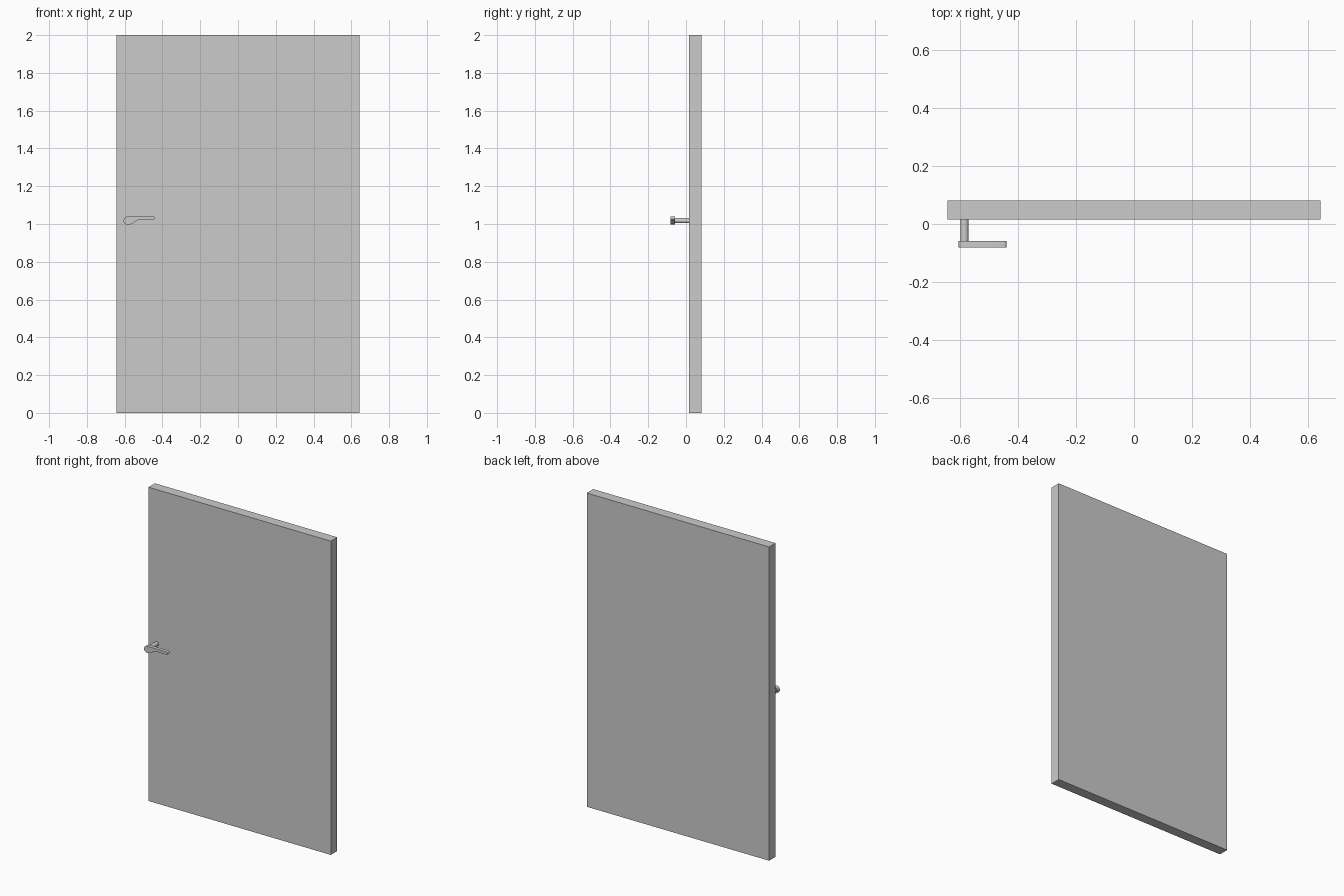
import bpy, bmesh
from math import sin, cos, pi, radians

if "Cube" in bpy.data.objects:
    bpy.data.objects.remove(bpy.data.objects["Cube"])


def make_object(name, bm, smooth=False):
    bmesh.ops.recalc_face_normals(bm, faces=bm.faces)
    mesh = bpy.data.meshes.new(name)
    bm.to_mesh(mesh)
    bm.free()
    obj = bpy.data.objects.new(name, mesh)
    bpy.context.collection.objects.link(obj)
    if smooth:
        bpy.context.view_layer.objects.active = obj
        obj.select_set(True)
        bpy.ops.object.shade_smooth_by_angle(angle=radians(35))
        obj.select_set(False)
    return obj


def arc(cx, cz, r, start, end, steps):
    angles = [radians(start + (end - start) * i / steps) for i in range(steps + 1)]
    return [(cx + r * cos(a), cz + r * sin(a)) for a in angles]


def extrude_profile(name, profile, y0, y1):
    """Extrude an x-z outline along y."""
    bm = bmesh.new()
    face = bm.faces.new([bm.verts.new((x, y0, z)) for x, z in profile])
    new = bmesh.ops.extrude_face_region(bm, geom=[face], use_keep_orig=True)
    verts = [g for g in new["geom"] if isinstance(g, bmesh.types.BMVert)]
    bmesh.ops.translate(bm, verts=verts, vec=(0, y1 - y0, 0))
    return make_object(name, bm, smooth=True)


# Door panel
extrude_panel = [(-0.643, 0), (0.643, 0), (0.643, 2), (-0.643, 2)]
extrude_profile("door_panel", extrude_panel, 0.016, 0.081)

# Handle spindle
px, pz = -0.585, 1.018
extrude_profile("handle_spindle", arc(px, pz, 0.014, 0, 360 - 15, 23), -0.06, 0.02)

# Handle lever: round hub, S-curved underside, thin arm with rounded tip
hub = arc(px, pz, 0.021, 90, 270, 16)
belly = [(-0.572, 0.998), (-0.562, 1.001), (-0.553, 1.006), (-0.545, 1.013),
         (-0.537, 1.018), (-0.529, 1.0205), (-0.520, 1.0215)]
tip = arc(-0.449, 1.03025, 0.00875, -90, 90, 10)
extrude_profile("handle_lever", hub + belly + tip, -0.081, -0.058)
